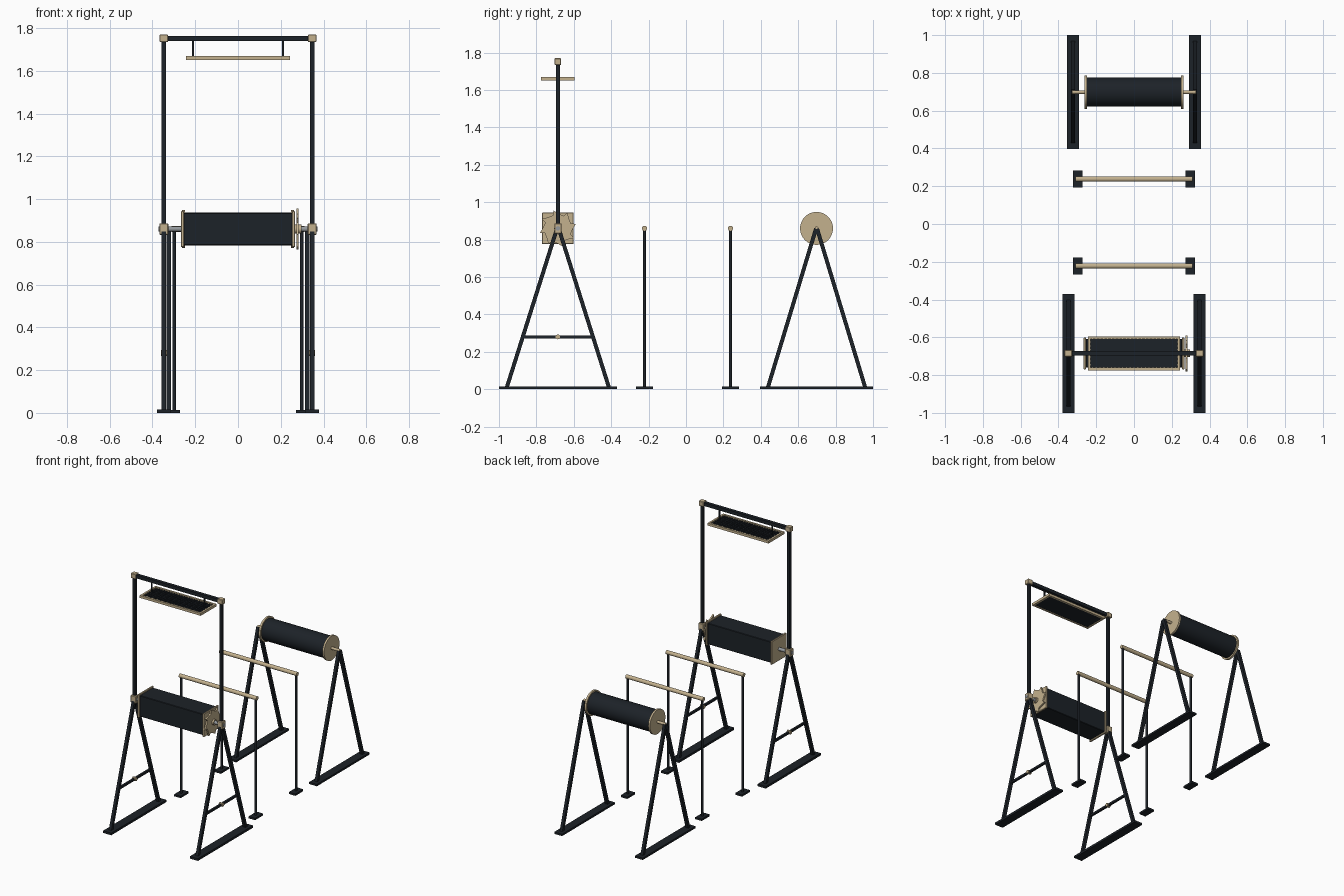
import bpy, bmesh, math
from mathutils import Vector, Matrix

if "Cube" in bpy.data.objects:
    bpy.data.objects.remove(bpy.data.objects["Cube"])


def material(name, rgb):
    m = bpy.data.materials.new(name)
    m.diffuse_color = (*rgb, 1)
    m.use_nodes = True
    m.node_tree.nodes["Principled BSDF"].inputs["Base Color"].default_value = m.diffuse_color
    return m


DARK = material("dark_paint", (0.012, 0.016, 0.021))
TAN = material("tan_wood", (0.55, 0.44, 0.27))
STEEL = material("steel", (0.3, 0.32, 0.34))


def finish(name, bm, mat, smooth=False):
    me = bpy.data.meshes.new(name)
    bmesh.ops.recalc_face_normals(bm, faces=bm.faces)
    bm.to_mesh(me)
    bm.free()
    me.materials.append(mat)
    ob = bpy.data.objects.new(name, me)
    bpy.context.collection.objects.link(ob)
    if smooth:
        bpy.ops.object.select_all(action='DESELECT')
        ob.select_set(True)
        bpy.context.view_layer.objects.active = ob
        bpy.ops.object.shade_smooth_by_angle(angle=math.radians(35))
    return ob


def box(name, loc, size, mat, bevel=0):
    bm = bmesh.new()
    bmesh.ops.create_cube(bm, size=1, matrix=Matrix.Translation(loc) @ Matrix.Diagonal((*size, 1)))
    if bevel:
        bmesh.ops.bevel(bm, geom=bm.edges[:], offset=bevel, segments=1, affect='EDGES')
    return finish(name, bm, mat)


def aligned(a, b):
    a, b = Vector(a), Vector(b)
    d = b - a
    return Matrix.Translation((a + b) / 2) @ d.to_track_quat('Z', 'Y').to_matrix().to_4x4(), d.length


def beam(name, a, b, w, mat):
    m, length = aligned(a, b)
    bm = bmesh.new()
    bmesh.ops.create_cube(bm, size=1, matrix=m @ Matrix.Diagonal((w, w, length, 1)))
    return finish(name, bm, mat)


def rod(name, a, b, r, mat, seg=16):
    m, length = aligned(a, b)
    bm = bmesh.new()
    bmesh.ops.create_cone(bm, cap_ends=True, segments=seg, radius1=r, radius2=r, depth=length, matrix=m)
    return finish(name, bm, mat, True)


def prism_x(name, pts, x0, x1, mat):
    # polygon in the yz plane extruded along x
    bm = bmesh.new()
    f = bm.faces.new([bm.verts.new((x0, y, z)) for y, z in pts])
    ext = bmesh.ops.extrude_face_region(bm, geom=[f])
    bmesh.ops.translate(bm, vec=(x1 - x0, 0, 0),
                        verts=[v for v in ext['geom'] if isinstance(v, bmesh.types.BMVert)])
    return finish(name, bm, mat)


YF, YB, ZA = -0.685, 0.698, 0.86

for s, side in ((-1, "left"), (1, "right")):
    # front A-frame with upright
    x = s * 0.347
    box(f"front_foot_{side}", (x, YF, 0.008), (0.065, 0.63, 0.016), DARK)
    for t, n in ((-1, "a"), (1, "b")):
        beam(f"front_leg_{side}_{n}", (x, YF + t * 0.273, 0.01), (x, YF + t * 0.006, 0.855), 0.021, DARK)
    beam(f"front_crossbar_{side}", (x, YF - 0.185, 0.28), (x, YF + 0.185, 0.28), 0.015, DARK)
    rod(f"crossbar_stud_{side}", (x - 0.014, YF, 0.28), (x + 0.014, YF, 0.28), 0.013, TAN, 10)
    beam(f"upright_{side}", (x, YF, 0.86), (x, YF, 1.752), 0.02, DARK)
    box(f"bearing_block_{side}", (x, YF, ZA), (0.042, 0.038, 0.054), TAN, 0.003)
    box(f"top_corner_{side}", (x, YF, 1.752), (0.04, 0.036, 0.036), TAN, 0.003)
    rod(f"bearing_cap_{side}", (x, YF, ZA), (x + s * 0.024, YF, ZA), 0.012, STEEL)

    # back A-frame
    x = s * 0.323
    box(f"back_foot_{side}", (x, YB, 0.007), (0.062, 0.604, 0.014), DARK)
    for t, n in ((-1, "a"), (1, "b")):
        beam(f"back_leg_{side}_{n}", (x, YB + t * 0.26, 0.01), (x, YB + t * 0.003, 0.858), 0.021, DARK)

    # square drum end plates
    box(f"square_plate_{side}", (s * 0.26, YF, ZA), (0.013, 0.168, 0.168), TAN, 0.002)
    # round drum flanges
    rod(f"round_flange_{side}", (s * 0.248, YB, ZA), (s * 0.262, YB, ZA), 0.088, TAN, 48)

    # hanger straps
    box(f"hanger_{side}", (s * 0.211, YF, 1.705), (0.009, 0.009, 0.1), DARK)

    # warp bar stands
    for y, n in ((-0.222, "front"), (0.238, "rear")):
        xs = s * 0.298
        box(f"{n}_stand_foot_{side}", (xs, y, 0.007), (0.052, 0.09, 0.014), DARK)
        rod(f"{n}_stand_post_{side}", (xs, y, 0.01), (xs, y, ZA), 0.008, DARK, 12)

# crossing bars
beam("top_beam", (-0.34, YF, 1.752), (0.34, YF, 1.752), 0.024, DARK)
for y, n in ((-0.222, "front"), (0.238, "rear")):
    rod(f"{n}_bar", (-0.31, y, ZA), (0.31, y, ZA), 0.014, TAN)

# square front drum with axle and ratchet
box("square_drum", (0, YF, ZA), (0.51, 0.152, 0.152), DARK, 0.003)
rod("front_axle", (-0.347, YF, ZA), (0.347, YF, ZA), 0.012, STEEL)
teeth = []
for i in range(8):
    a = 2 * math.pi * i / 8 + 0.25
    for da, r in ((0, 0.099), (0.1, 0.074), (0.45, 0.078)):
        teeth.append((YF + r * math.cos(a + da), ZA + r * math.sin(a + da)))
prism_x("ratchet_wheel", teeth, 0.273, 0.284, TAN)
rod("ratchet_hub", (0.262, YF, ZA), (0.297, YF, ZA), 0.02, TAN)

# round back drum
rod("round_drum", (-0.25, YB, ZA), (0.25, YB, ZA), 0.077, DARK, 48)
rod("back_axle", (-0.328, YB, ZA), (0.328, YB, ZA), 0.01, TAN)

# hanging tray: tan rim, dark panel, raised grid
for t, n in ((-1, "front"), (1, "rear")):
    box(f"tray_rim_{n}", (0, YF + t * 0.083, 1.66), (0.488, 0.014, 0.018), TAN)
for t, n in ((-1, "left"), (1, "right")):
    box(f"tray_rim_{n}", (t * 0.237, YF, 1.66), (0.014, 0.152, 0.018), TAN)
box("tray_panel", (0, YF, 1.657), (0.462, 0.154, 0.006), DARK)
for i in range(23):
    box(f"tray_slat_{i}", (-0.22 + i * 0.02, YF, 1.662), (0.006, 0.152, 0.006), DARK)
for i in range(7):
    box(f"tray_cross_{i}", (0, YF - 0.06 + i * 0.02, 1.6615), (0.46, 0.006, 0.005), DARK)
